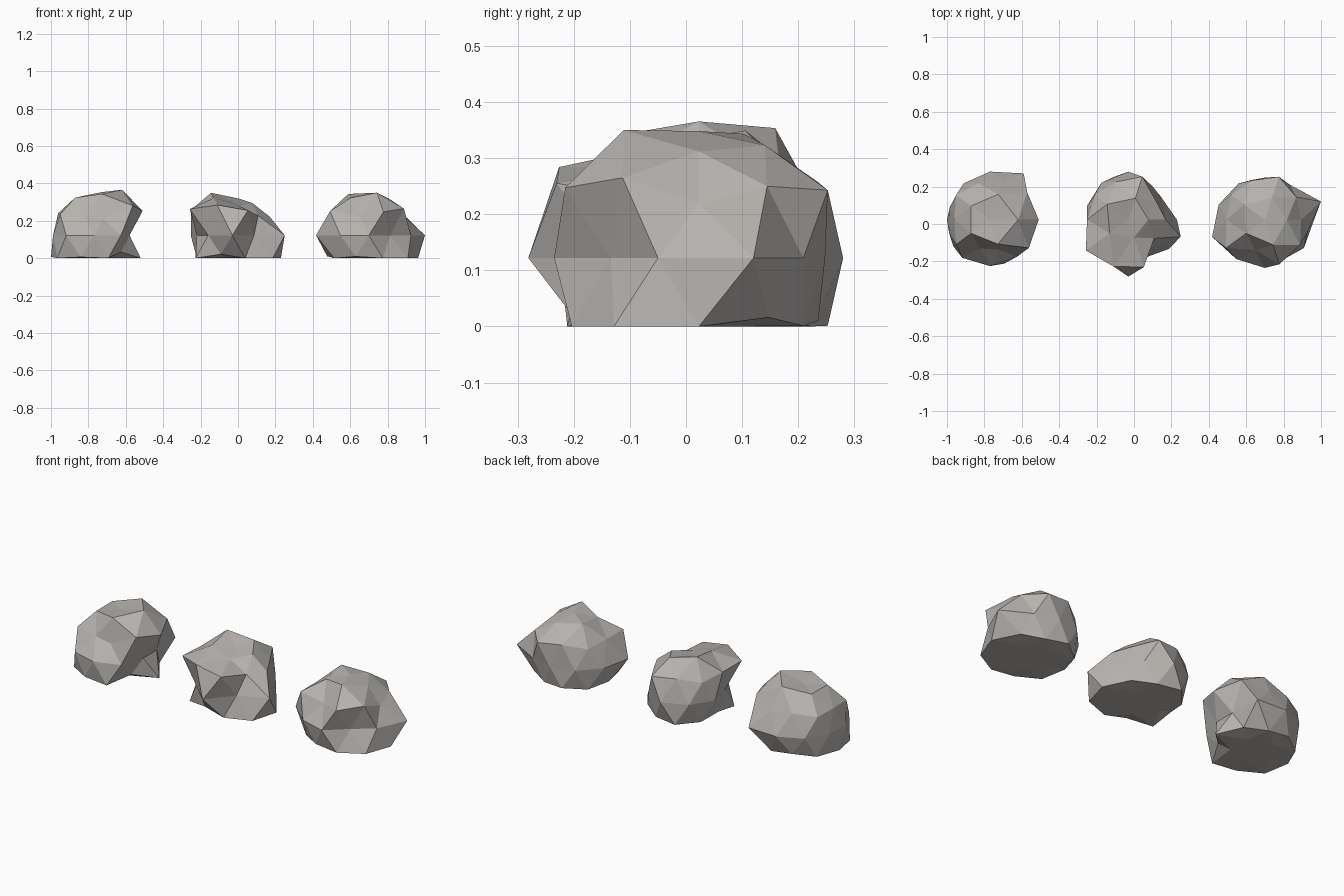
import bpy, bmesh, math

if "Cube" in bpy.data.objects:
    bpy.data.objects.remove(bpy.data.objects["Cube"])

# Rings of a twice-subdivided icosphere: height, first angle, vertex count
RINGS = {"top": (1, 0, 1), "upper": (.851, 0, 5), "mid": (.526, 36, 5),
         "shoulder": (.447, 0, 5), "girth": (0, 18, 10),
         "low": (-.447, 36, 5), "base": (-.526, 0, 5)}
CY, CZ = .023, .122

stone = bpy.data.materials.new("stone")
stone.diffuse_color = (.47, .45, .43, 1)
stone.use_nodes = True
stone.node_tree.nodes["Principled BSDF"].inputs["Base Color"].default_value = stone.diffuse_color


def rock(name, cx, **radii):
    """Faceted boulder: push each sphere vertex to its radius, flatten the bottom."""
    bm = bmesh.new()
    bmesh.ops.create_icosphere(bm, subdivisions=2, radius=1)
    for v in bm.verts:
        d = v.co.normalized()
        r = .22
        if d.z > -.7:
            ring = min(RINGS, key=lambda k: abs(RINGS[k][0] - d.z))
            _, start, n = RINGS[ring]
            ang = math.degrees(math.atan2(d.y, d.x)) - start
            r = radii[ring][round(ang * n / 360) % n]
        v.co = d * r
        v.co.x += cx
        v.co.y += CY
        v.co.z = max(0, v.co.z + CZ)
    bmesh.ops.recalc_face_normals(bm, faces=bm.faces)
    mesh = bpy.data.meshes.new(name)
    bm.to_mesh(mesh)
    bm.free()
    mesh.materials.append(stone)
    bpy.context.collection.objects.link(bpy.data.objects.new(name, mesh))


# Left rock
rock("rock_left", -.77,
     top=[.21],
     upper=[.286, .272, .237, .237, .26],
     mid=[.29, .24, .225, .19, .302],
     shoulder=[.291, .24, .25, .25, .19],
     girth=[.2, .306, .257, .24, .225, .23, .252, .248, .245, .2],
     low=[.23, .235, .257, .26, .2],
     base=[.294, .25, .25, .285, .29])

# Middle rock
rock("rock_middle", -.03,
     top=[.18],
     upper=[.203, .23, .267, .235, .19],
     mid=[.21, .25, .26, .308, .2],
     shoulder=[.223, .27, .25, .314, .298],
     girth=[.2, .22, .257, .245, .234, .2, .22, .304, .197, .294],
     low=[.238, .27, .22, .225, .298],
     base=[.305, .25, .24, .285, .26])

# Right rock
rock("rock_right", .70,
     top=[.226],
     upper=[.223, .236, .26, .235, .268],
     mid=[.243, .26, .245, .2, .272],
     shoulder=[.217, .27, .25, .288, .28],
     girth=[.315, .23, .225, .24, .26, .297, .26, .258, .194, .236],
     low=[.237, .25, .25, .253, .288],
     base=[.309, .23, .26, .27, .28])
